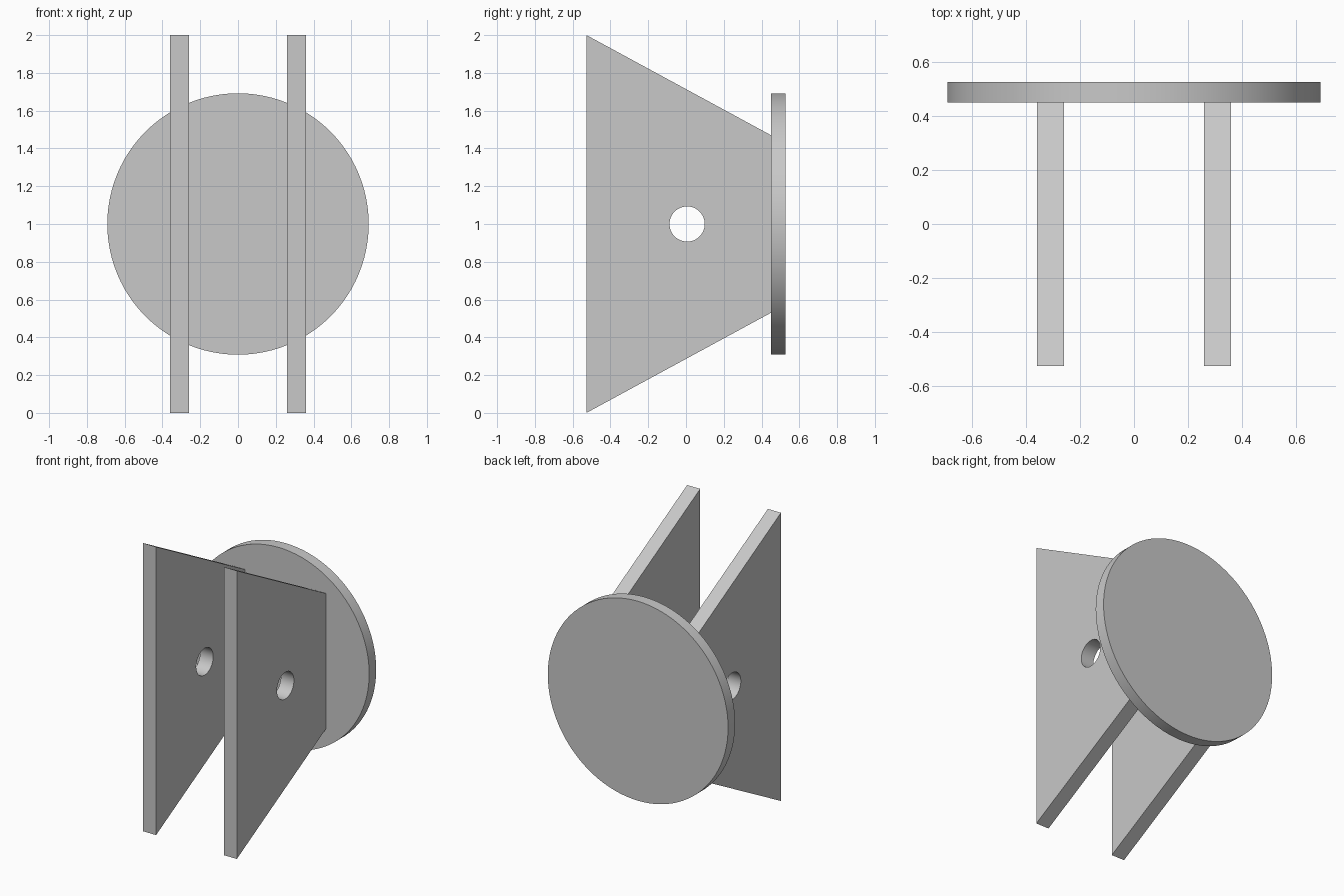
import bpy
import bmesh
import math

cube = bpy.data.objects.get("Cube")
if cube:
    bpy.data.objects.remove(cube, do_unlink=True)

grey = bpy.data.materials.new("light_grey")
grey.use_nodes = True
colour = (0.58, 0.58, 0.58, 1)
grey.diffuse_color = colour
grey.node_tree.nodes["Principled BSDF"].inputs["Base Color"].default_value = colour


def activate(obj):
    bpy.ops.object.select_all(action='DESELECT')
    obj.select_set(True)
    bpy.context.view_layer.objects.active = obj


def cylinder(name, radius, depth, location, rotation):
    bpy.ops.mesh.primitive_cylinder_add(vertices=96, radius=radius, depth=depth,
                                        location=location, rotation=rotation)
    obj = bpy.context.object
    obj.name = name
    obj.data.materials.append(grey)
    bpy.ops.object.shade_smooth_by_angle(angle=math.radians(30))
    return obj


def side_plate(name, x_min, thickness):
    # Tapered profile in the y-z plane, extruded across x
    profile = [(-0.527, 0), (0.45, 0.53), (0.45, 1.47), (-0.527, 2)]
    bm = bmesh.new()
    face = bm.faces.new([bm.verts.new((x_min, y, z)) for y, z in profile])
    result = bmesh.ops.extrude_face_region(bm, geom=[face])
    moved = [v for v in result["geom"] if isinstance(v, bmesh.types.BMVert)]
    bmesh.ops.translate(bm, verts=moved, vec=(thickness, 0, 0))
    bmesh.ops.recalc_face_normals(bm, faces=bm.faces)
    mesh = bpy.data.meshes.new(name)
    bm.to_mesh(mesh)
    bm.free()
    obj = bpy.data.objects.new(name, mesh)
    bpy.context.collection.objects.link(obj)
    mesh.materials.append(grey)

    # Pin hole
    cutter = cylinder("hole_cutter", 0.093, 0.4, (x_min + thickness / 2, 0.006, 1),
                      (0, math.pi / 2, 0))
    cutter.hide_render = True
    cut = obj.modifiers.new("pin_hole", 'BOOLEAN')
    cut.operation = 'DIFFERENCE'
    cut.solver = 'EXACT'
    cut.object = cutter
    activate(obj)
    bpy.ops.object.modifier_apply(modifier=cut.name)
    bpy.data.objects.remove(cutter, do_unlink=True)
    bpy.ops.object.shade_smooth_by_angle(angle=math.radians(25))
    return obj


# Round mounting disc at the back
cylinder("mounting_disc", 0.692, 0.077, (0, 0.4885, 1), (math.pi / 2, 0, 0))

# Pair of clevis plates
side_plate("left_plate", 0.26, 0.1)
side_plate("right_plate", -0.36, 0.1)
